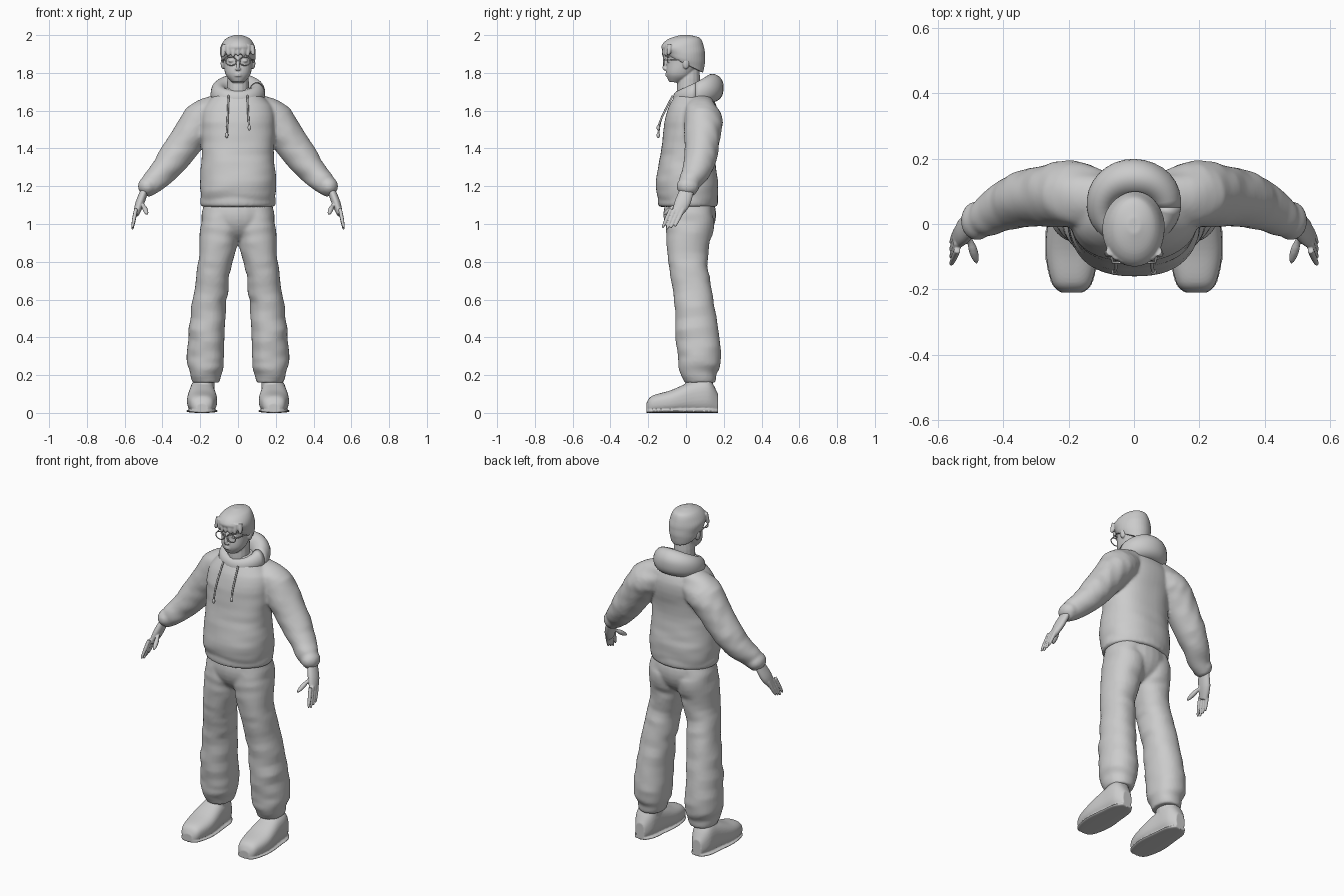
import bpy, bmesh, math
from mathutils import Vector, Matrix, noise

cube = bpy.data.objects.get("Cube")
if cube:
    bpy.data.objects.remove(cube)

tone = (0.6, 0.6, 0.6, 1)
grey = bpy.data.materials.new("plain grey")
grey.use_nodes = True
grey.diffuse_color = tone
grey.node_tree.nodes["Principled BSDF"].inputs["Base Color"].default_value = tone


def refine(rings, steps):
    """Smoothly interpolate (centre, u, v) rings with Hermite curves."""
    last, out = len(rings) - 1, []
    for i in range(last):
        before, start = rings[max(i - 1, 0)], rings[i]
        end, after = rings[i + 1], rings[min(i + 2, last)]
        for step in range(steps):
            t = step / steps
            ease = t * t * (3 - 2 * t)
            leave, arrive = t * (1 - t) ** 2 / 2, t * t * (t - 1) / 2
            out.append([b.lerp(c, ease) + (c - a) * leave + (d - b) * arrive
                        for a, b, c, d in zip(before, start, end, after)])
    return out + [rings[last]]


def bulge(value, power):
    """Superellipse version of a sine or cosine."""
    return math.copysign(abs(value) ** (2 / power), value)


def skin(bm, rings, power=2, sides=32, steps=6, fold=0, flip=1):
    """Closed surface through superellipse rings; flip=-1 mirrors it."""
    loops = []
    for centre, u, v in refine(rings, steps):
        loop = []
        for k in range(sides):
            angle = math.tau * k / sides
            offset = u * bulge(math.cos(angle), power) + v * bulge(math.sin(angle), power)
            point = centre + offset
            crease = noise.noise(Vector((point.x * 7, point.y * 7, point.z * 20)))
            point += offset * fold * crease
            loop.append(bm.verts.new((point.x * flip, point.y, point.z)))
        loops.append(loop)
    for low, high in zip(loops, loops[1:]):
        for k in range(sides):
            bm.faces.new((low[k - 1], low[k], high[k], high[k - 1]))
    bm.faces.new(loops[0])
    bm.faces.new(loops[-1])


def stack(bm, rows, **options):
    """Symmetric level rings: height, half width, front, back and tilt."""
    rings = []
    for height, half, front, back, tilt in rows:
        deep = (back - front) / 2
        rings.append((Vector((0, front + deep, height)),
                      Vector((half, 0, 0)),
                      Vector((0, deep, deep * tilt))))
    skin(bm, rings, **options)


def tube(bm, rows, stretch=1, **options):
    """Rings across a path of x, y, z, radius; stretch deepens them."""
    points, rings = [Vector(row[:3]) for row in rows], []
    for i, (*_, radius) in enumerate(rows):
        along = (points[min(i + 1, len(points) - 1)] - points[max(i - 1, 0)]).normalized()
        axis = Vector((1, 0, 0)) if abs(along.y) > abs(along.x) + abs(along.z) else Vector((0, 1, 0))
        u = along.cross(axis).normalized()
        rings.append((points[i], u * radius, u.cross(along) * radius * stretch))
    skin(bm, rings, **options)


def taper(bm, start, end, radius, flip=1, stretch=1):
    """Straight piece with a rounded, narrowing end."""
    start, end = Vector(start), Vector(end)
    rows = [(*start.lerp(end, t), radius * size)
            for t, size in ((0, 1), (.5, 1), (.9, .7), (1, .3))]
    tube(bm, rows, stretch, sides=16, steps=3, flip=flip)


def hoop(bm, ring_at, **options):
    """Closed loop swept by a rule giving one ring per angle."""
    count = 32
    skin(bm, [ring_at(math.tau * k / count) for k in range(count + 1)], steps=1, **options)


def blob(bm, centre, size):
    place = Matrix.LocRotScale(Vector(centre), None, Vector(size))
    bmesh.ops.create_uvsphere(bm, u_segments=24, v_segments=16, radius=1, matrix=place)


def finish(name, bm, voxel=0):
    """Object from bm; a voxel size fuses the pieces into one soft skin."""
    bmesh.ops.recalc_face_normals(bm, faces=bm.faces)
    for face in bm.faces:
        face.smooth = True
    mesh = bpy.data.meshes.new(name)
    bm.to_mesh(mesh)
    bm.free()
    mesh.materials.append(grey)
    part = bpy.data.objects.new(name, mesh)
    bpy.context.scene.collection.objects.link(part)
    if voxel:
        fuse = part.modifiers.new("fuse", 'REMESH')
        fuse.mode = 'VOXEL'
        fuse.voxel_size = voxel
        fuse.use_smooth_shade = True
        soften = part.modifiers.new("soften", 'SMOOTH')
        soften.iterations = 3


SIDES = (("left", 1), ("right", -1))

# Hooded sweater: body, rolled hem and sleeves with gathered cuffs
bm = bmesh.new()
stack(bm, [(1.1, .19, -.13, .16, 0), (1.2, .2, -.16, .17, 0), (1.4, .19, -.13, .15, 0),
           (1.6, .19, -.1, .17, 0), (1.72, .08, -.03, .1, 0)], power=2.3, sides=48, fold=.03)


def hem_ring(angle):
    out = Vector((math.cos(angle), math.sin(angle), 0))
    return Vector((out.x * .18, out.y * .14 + .01, 1.12)), out * .02, Vector((0, 0, .03))


hoop(bm, hem_ring, power=3)
for name, side in SIDES:
    tube(bm, [(.08, .07, 1.62, .08), (.2, .09, 1.54, .1), (.36, .07, 1.32, .08),
              (.45, .02, 1.22, .06), (.5, .01, 1.17, .04)], fold=.1, flip=side)
    blob(bm, (side * .48, .01, 1.2), (.05, .06, .05))
finish("sweater", bm, .009)


# Hood lying open around the neck, fuller and higher at the back
def hood_ring(angle):
    out, rear = Vector((math.cos(angle), math.sin(angle), 0)), math.sin(angle)
    centre = Vector((out.x * .1, out.y * .09 + .05, 1.69 + rear * .03))
    return centre, out * (.045 + rear * .015), Vector((0, 0, .06 + rear * .015))


bm = bmesh.new()
hoop(bm, hood_ring, fold=.05)
finish("hood", bm)

# Drawstrings with knotted ends
for name, side in SIDES:
    bm = bmesh.new()
    end = 1.49 + side * .02
    tube(bm, [(.05, -.07, 1.68, .005), (.055, -.13, 1.56, .005), (.06, -.147, end, .005)], flip=side)
    blob(bm, (side * .06, -.147, end), (.009, .009, .015))
    finish(name + "_drawstring", bm)

# Baggy trousers: seat and legs gathered at the ankles
bm = bmesh.new()
blob(bm, (0, .02, 1.05), (.18, .14, .15))
for name, side in SIDES:
    tube(bm, [(.17, .07, .16, .07), (.17, .07, .2, .08), (.17, .07, .3, .1), (.15, .04, .6, .09),
              (.12, .01, .8, .09), (.09, .02, 1, .11), (.08, .02, 1.1, .1)],
         stretch=1.15, power=2.2, fold=.1, flip=side)
finish("trousers", bm, .009)

# Shoes with flat soles: distance back, half width and height
SHOE = [(-.21, .03, .05), (-.18, .06, .09), (-.08, .08, .12), (.04, .07, .17),
        (.12, .06, .18), (.17, .03, .1)]
for name, side in SIDES:
    bm = bmesh.new()
    for welt, limit in ((0, 1), (.004, .02)):
        rings = []
        for y, half, height in SHOE:
            rise = min(height, limit) / 2
            rings.append((Vector((.19, y, rise)), Vector((half + welt, 0, 0)), Vector((0, 0, rise))))
        skin(bm, rings, power=2.5, flip=side)
    taper(bm, (.18, .07, .1), (.18, .07, .25), .055, side, stretch=1.3)
    finish(name + "_shoe", bm, .005)

# Hands: palm, four fingers and thumb
for name, side in SIDES:
    bm = bmesh.new()
    tube(bm, [(.49, .01, 1.19, .02), (.52, -.02, 1.11, .023), (.54, -.05, 1.05, .015)],
         stretch=1.8, flip=side)
    for finger in range(4):
        y = -.08 + finger * .022
        short = abs(finger - 1) * .008
        taper(bm, (.54, y, 1.08), (.56, y - .045, .97 + short), .01, side)
    taper(bm, (.51, -.02, 1.12), (.48, -.12, 1.05), .013, side)
    finish(name + "_hand", bm, .004)

# Head: neck, face, nose, lips, eyes, brows and ears
bm = bmesh.new()
taper(bm, (0, .01, 1.64), (0, .02, 1.9), .057, stretch=1.05)
stack(bm, [(1.75, .03, -.09, -.03, -.1), (1.79, .065, -.105, .03, -.1), (1.86, .078, -.1, .08, 0),
           (1.92, .08, -.1, .09, 0), (1.98, .04, -.04, .05, 0)], power=2.2)
taper(bm, (0, -.095, 1.89), (0, -.12, 1.82), .011)
blob(bm, (0, -.112, 1.82), (.016, .01, .008))
for height in (1.785, 1.795):
    blob(bm, (0, -.1, height), (.02, .01, .005))
for name, side in SIDES:
    blob(bm, (side * .035, -.09, 1.864), (.017, .012, .009))
    blob(bm, (side * .035, -.095, 1.887), (.025, .01, .005))
    blob(bm, (side * .08, 0, 1.85), (.012, .018, .03))
finish("head", bm, .004)

# Short hair, lower at the nape, with a fringe of pointed locks
bm = bmesh.new()
stack(bm, [(1.85, .083, -.11, .09, -.5), (1.88, .092, -.12, .1, -.3), (1.93, .093, -.13, .1, -.1),
           (1.98, .065, -.09, .08, 0), (2, .02, -.03, .02, 0)], sides=40, fold=.05)
for lock in range(-4, 5):
    x = lock * .018
    front = -.12 + x * x * 5
    sway = math.sin(lock * 2) * .01
    taper(bm, (x, front + .01, 1.95), (x + sway, front, 1.89 + sway / 2), .013)
finish("hair", bm, .004)


# Round glasses: rims, bridge and temples
def rim_ring(angle):
    out = Vector((math.cos(angle), 0, math.sin(angle)))
    centre = Vector((.037 + out.x * .028, -.118, 1.862 + out.z * .023))
    return centre, out * .003, Vector((0, .003, 0))


bm = bmesh.new()
for name, side in SIDES:
    hoop(bm, rim_ring, sides=8, flip=side)
    taper(bm, (.065, -.118, 1.868), (.09, 0, 1.868), .003, side)
    taper(bm, (.012, -.118, 1.868), (-.002, -.12, 1.868), .003, side)
finish("glasses", bm)
